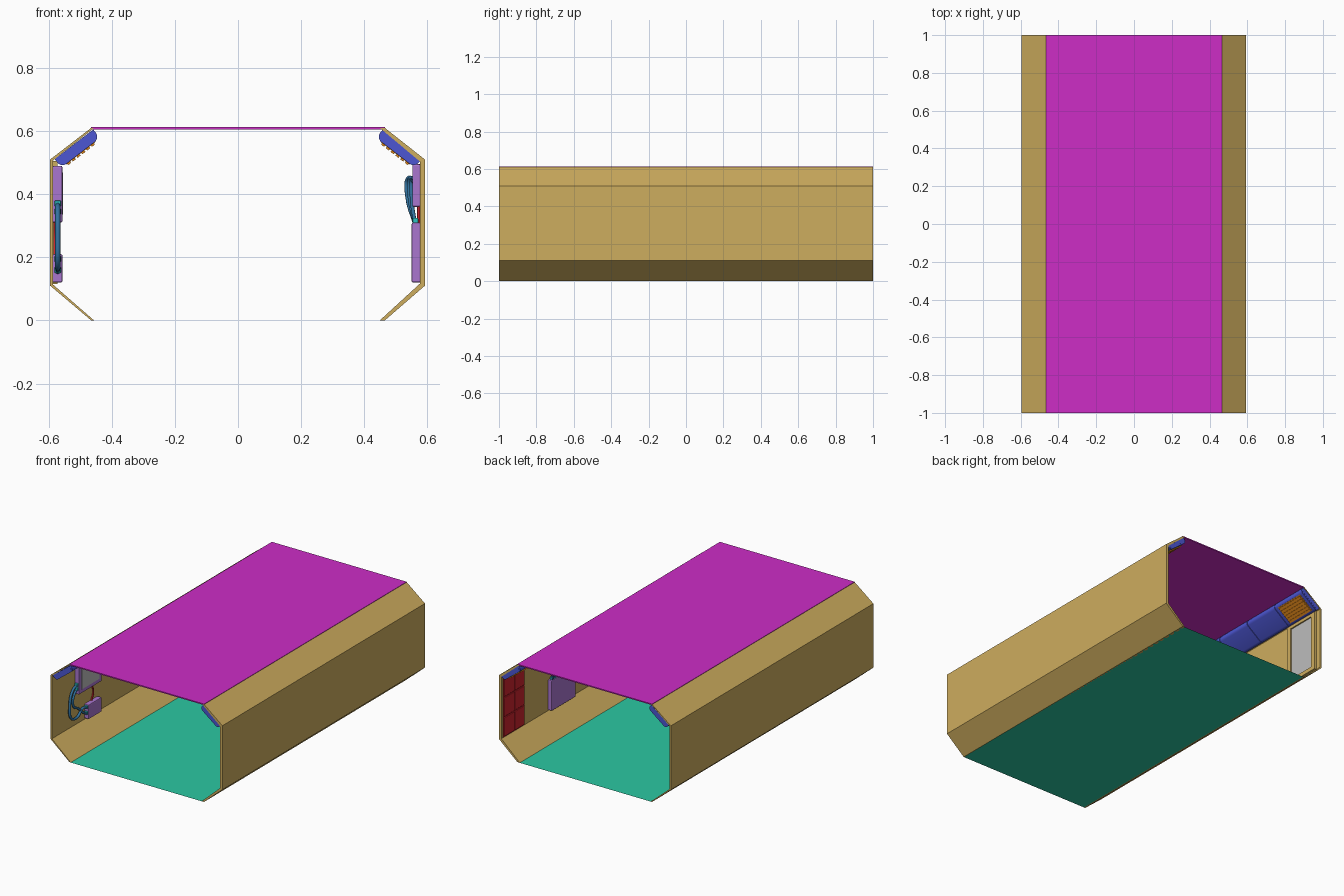
import bpy, bmesh, math
from mathutils import Vector

old = bpy.data.objects.get("Cube")
if old:
    bpy.data.objects.remove(old, do_unlink=True)


def srgb(c):
    c /= 255
    return c / 12.92 if c <= 0.04045 else ((c + 0.055) / 1.055) ** 2.4


def material(name, r, g, b):
    m = bpy.data.materials.new(name)
    m.use_nodes = True
    col = (srgb(r), srgb(g), srgb(b), 1)
    m.diffuse_color = col
    m.node_tree.nodes["Principled BSDF"].inputs["Base Color"].default_value = col
    return m


TAN = material("tan", 206, 173, 94)
MAGENTA = material("magenta", 205, 45, 198)
BLUE = material("blue", 76, 86, 210)
LAVENDER = material("lavender", 170, 118, 207)
TEAL = material("teal", 43, 200, 162)
GREY = material("grey", 188, 188, 188)
RED = material("red", 205, 35, 45)
ORANGE = material("orange", 228, 138, 28)
CABLE = material("cable_blue", 50, 115, 160)
CYAN = material("cyan", 45, 195, 195)


def finish(name, bm, mat):
    bmesh.ops.recalc_face_normals(bm, faces=bm.faces)
    me = bpy.data.meshes.new(name)
    bm.to_mesh(me)
    bm.free()
    me.materials.append(mat)
    ob = bpy.data.objects.new(name, me)
    bpy.context.collection.objects.link(ob)
    return ob


def extrude(name, profile, y0, y1, mat, bevel=0):
    """Extrude an (x, z) outline along y."""
    bm = bmesh.new()
    face = bm.faces.new([bm.verts.new((x, y0, z)) for x, z in profile])
    out = bmesh.ops.extrude_face_region(bm, geom=[face])
    verts = [v for v in out["geom"] if isinstance(v, bmesh.types.BMVert)]
    bmesh.ops.translate(bm, verts=verts, vec=(0, y1 - y0, 0))
    ob = finish(name, bm, mat)
    if bevel:
        mod = ob.modifiers.new("bevel", "BEVEL")
        mod.width = bevel
        mod.segments = 2
    return ob


def box(name, xs, ys, zs, mat, bevel=0):
    x0, x1 = sorted(xs)
    z0, z1 = zs
    return extrude(name, [(x0, z0), (x1, z0), (x1, z1), (x0, z1)], *ys, mat, bevel)


def cable(name, points, radius, mat):
    cu = bpy.data.curves.new(name, "CURVE")
    cu.dimensions = "3D"
    cu.bevel_depth = radius
    cu.bevel_resolution = 2
    cu.resolution_u = 6
    cu.use_fill_caps = True
    sp = cu.splines.new("BEZIER")
    sp.bezier_points.add(len(points) - 1)
    for bp, p in zip(sp.bezier_points, points):
        bp.co = p
        bp.handle_left_type = bp.handle_right_type = "AUTO"
    cu.materials.append(mat)
    ob = bpy.data.objects.new(name, cu)
    bpy.context.collection.objects.link(ob)


# Faceted side walls, floor and roof
def wall(name, s, edge, t):
    outer = [(0.465, 0.61), (edge, 0.51), (edge, 0.11), (0.465, 0)]
    inner = [(0.465 - t, 0), (edge - t, 0.11 + t * 0.4),
             (edge - t, 0.51 - t * 0.4), (0.465 - t, 0.61)]
    extrude(name, [(s * x, z) for x, z in outer + inner], -1, 1, TAN)


wall("right_wall", -1, 0.595, 0.009)
wall("left_wall", 1, 0.592, 0.016)
box("roof", (-0.466, 0.466), (-1, 1), (0.605, 0.612), MAGENTA)
bm = bmesh.new()
bm.faces.new([bm.verts.new(p) for p in
              ((-0.465, -1, 0), (0.465, -1, 0), (0.465, 1, 0), (-0.465, 1, 0))])
finish("floor", bm, TEAL)


# Padded upper corners: u runs up the slope, v points into the corridor
def slope(s, u, v):
    p = Vector((0.595, 0.51)) + u * Vector((-0.793, 0.61)) - v * Vector((0.61, 0.793))
    return s * p.x, p.y


def slope_bar(name, s, us, vs, ys, mat):
    (u0, u1), (v0, v1) = us, vs
    outline = [slope(s, u, v) for u, v in ((u0, v0), (u1, v0), (u1, v1), (u0, v1))]
    return extrude(name, outline, *ys, mat)


def pad_outline(s, u0, u1, v0, v1, r):
    pts = [(u0, v0), (u1, v0)]
    for cu, start in ((u1 - r, 0), (u0 + r, 90)):
        for i in range(5):
            a = math.radians(start + i * 22.5)
            pts.append((cu + r * math.cos(a), v1 - r + r * math.sin(a)))
    return [slope(s, u, v) for u, v in pts]


for side, s in (("right", -1), ("left", 1)):
    slope_bar(side + "_pad_back", s, (0.025, 0.155), (0.008, 0.034), (-0.999, 0.999), BLUE)
    for i in range(8):
        y = -1 + i * 0.25
        extrude(f"{side}_corner_pad_{i + 1}", pad_outline(s, 0.012, 0.166, 0.008, 0.042, 0.02),
                y + 0.002, y + 0.248, BLUE)
    # Slatted vent in the rearmost pad
    slope_bar(side + "_vent_plate", s, (0.03, 0.148), (0.04, 0.0435), (0.775, 0.975), ORANGE)
    for i in range(6):
        u = 0.034 + i * 0.019
        slope_bar(f"{side}_vent_slat_{i + 1}", s, (u, u + 0.012), (0.043, 0.049),
                  (0.78, 0.97), ORANGE)

# Red tiled panel on the left wall
box("tile_backing", (0.573, 0.577), (0.775, 0.985), (0.12, 0.495), RED)
for col in range(2):
    for row in range(3):
        y, z = 0.78 + col * 0.103, 0.125 + row * 0.124
        box(f"red_tile_{col + 1}_{row + 1}", (0.567, 0.574), (y, y + 0.097),
            (z, z + 0.117), RED, 0.003)

# Grey access panel with a raised frame on the right wall
box("access_panel", (-0.588, -0.58), (0.74, 0.94), (0.13, 0.49), GREY)
for n, ys, zs in (("front", (0.715, 0.745), (0.115, 0.505)),
                  ("rear", (0.935, 0.965), (0.115, 0.505)),
                  ("lower", (0.745, 0.935), (0.115, 0.14)),
                  ("upper", (0.745, 0.935), (0.48, 0.505))):
    box("access_frame_" + n, (-0.588, -0.572), ys, zs, TAN)

# Right wall equipment: screen box, junction box and looping cables
box("screen_box", (-0.588, -0.556), (-0.775, -0.55), (0.31, 0.49), LAVENDER, 0.005)
box("screen", (-0.557, -0.554), (-0.75, -0.575), (0.335, 0.468), GREY)
box("junction_box", (-0.588, -0.556), (-0.68, -0.55), (0.12, 0.21), LAVENDER, 0.005)
X = -0.571
cable("outer_cable", [(X, -0.765, 0.37), (X, -0.815, 0.35), (X, -0.845, 0.26),
                      (X, -0.83, 0.18), (X, -0.77, 0.165), (X, -0.72, 0.2),
                      (X, -0.67, 0.19)], 0.008, CABLE)
cable("inner_cable", [(X, -0.765, 0.345), (X, -0.8, 0.32), (X, -0.81, 0.25),
                      (X, -0.76, 0.215), (X, -0.71, 0.17), (X, -0.67, 0.15)], 0.007, CABLE)
cable("red_lead", [(-0.58, -0.62, 0.315), (-0.58, -0.6, 0.26), (-0.58, -0.62, 0.205)],
      0.005, RED)
for i, (y, z) in enumerate(((-0.785, 0.37), (-0.785, 0.345), (-0.69, 0.195), (-0.69, 0.16))):
    box(f"right_plug_{i + 1}", (X - 0.01, X + 0.01), (y, y + 0.016),
        (z - 0.01, z + 0.01), CYAN, 0.003)

# Left wall equipment: two cabinets joined by hanging cables
box("lower_cabinet", (0.55, 0.578), (0.3, 0.54), (0.12, 0.31), LAVENDER, 0.005)
box("upper_cabinet", (0.552, 0.578), (0.3, 0.5), (0.36, 0.495), LAVENDER, 0.005)
for i, y in enumerate((0.47, 0.495, 0.52)):
    bulge = 0.555 - i * 0.007
    cable(f"left_cable_{i + 1}", [(0.562, y - 0.03, 0.43), (bulge - 0.003, y + 0.015, 0.45),
                                  (bulge - 0.005, y + 0.02, 0.39), (0.562, y, 0.3)],
          0.006, CABLE)
    box(f"left_plug_{i + 1}", (0.553, 0.571), (y - 0.009, y + 0.009), (0.308, 0.325),
        CYAN, 0.003)

# Smooth the rounded parts, keeping edges sharp
bpy.ops.object.select_all(action="DESELECT")
for ob in bpy.context.collection.objects:
    if ob.type == "MESH" and "corner_pad" in ob.name:
        ob.select_set(True)
        bpy.context.view_layer.objects.active = ob
bpy.ops.object.shade_smooth_by_angle(angle=math.radians(35))
